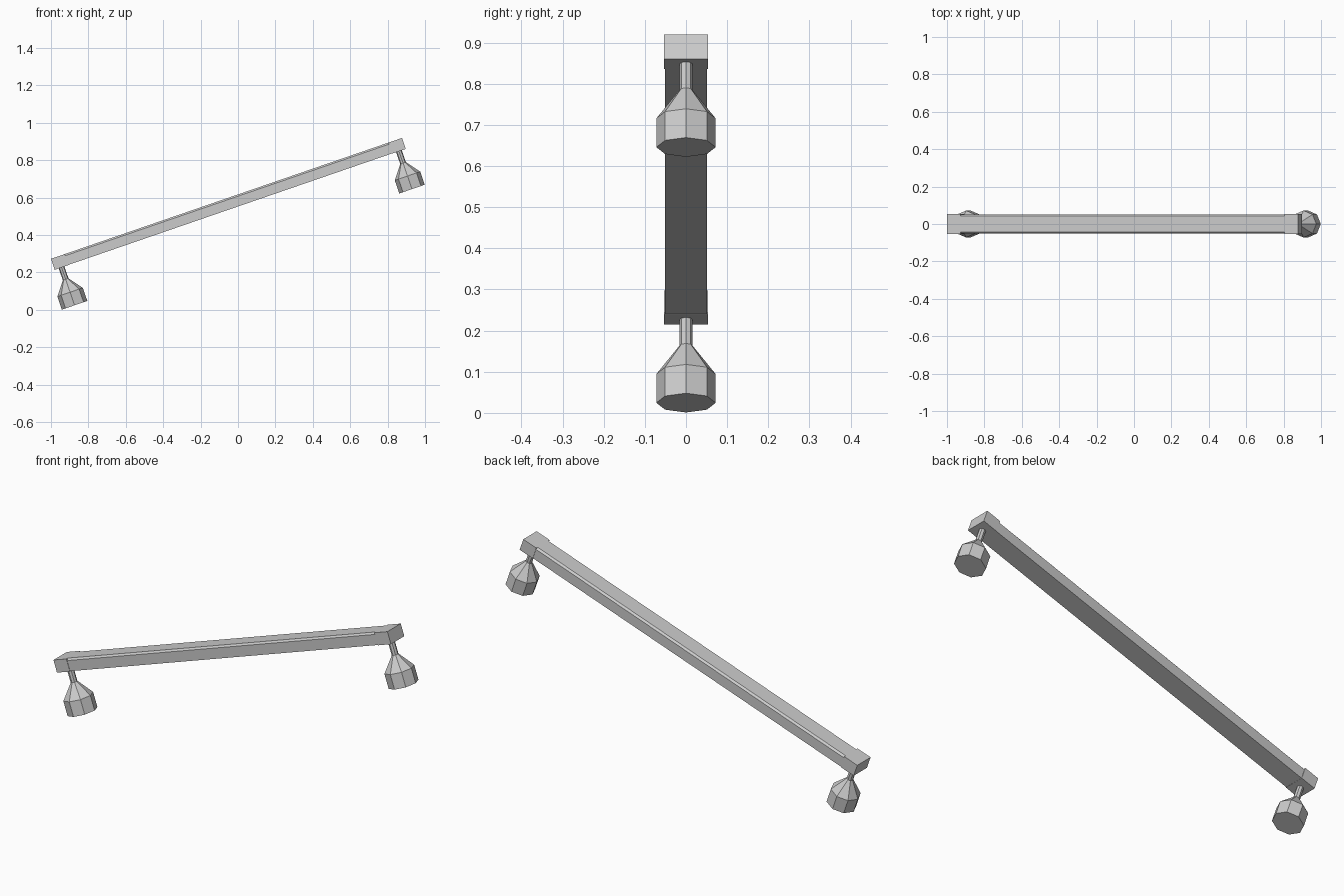
import bpy, bmesh, math
from mathutils import Matrix

default = bpy.data.objects.get("Cube")
if default:
    bpy.data.objects.remove(default, do_unlink=True)

grey = bpy.data.materials.new("plain_grey")
grey.use_nodes = True
COLOR = (0.6, 0.6, 0.6, 1)
grey.diffuse_color = COLOR
grey.node_tree.nodes["Principled BSDF"].inputs["Base Color"].default_value = COLOR

# Shared tilt: origin at the middle of the bar's upper face
TILT = Matrix.Translation((-0.0615, 0, 0.596)) @ Matrix.Rotation(math.radians(-19), 4, 'Y')
THICK, CAP_LEN, HALF_LEN = 0.062, 0.077, 0.9925
CAP_X = HALF_LEN - CAP_LEN / 2


def finish(name, bm, x=0):
    bmesh.ops.recalc_face_normals(bm, faces=bm.faces)
    mesh = bpy.data.meshes.new(name)
    bm.to_mesh(mesh)
    bm.free()
    mesh.materials.append(grey)
    obj = bpy.data.objects.new(name, mesh)
    bpy.context.collection.objects.link(obj)
    obj.matrix_world = TILT @ Matrix.Translation((x, 0, 0))


def prism(name, profile, length, x=0):
    """Extrude a y-z outline along x, centred on x."""
    bm = bmesh.new()
    face = bm.faces.new([bm.verts.new((-length / 2, y, z)) for y, z in profile])
    new = bmesh.ops.extrude_face_region(bm, geom=[face])["geom"]
    verts = [v for v in new if isinstance(v, bmesh.types.BMVert)]
    bmesh.ops.translate(bm, verts=verts, vec=(length, 0, 0))
    finish(name, bm, x)


def lathe(name, profile, sides, x):
    """Faceted solid from (radius, z) rings with flat ends."""
    bm = bmesh.new()
    rings = [[bm.verts.new((r * math.cos(math.tau * i / sides),
                            r * math.sin(math.tau * i / sides), z))
              for i in range(sides)] for r, z in profile]
    for low, high in zip(rings, rings[1:]):
        for i in range(sides):
            j = (i + 1) % sides
            bm.faces.new((low[i], low[j], high[j], high[i]))
    bm.faces.new(rings[0])
    bm.faces.new(rings[-1])
    finish(name, bm, x)


# Long bar with chamfered upper edges
w, c = 0.0515, 0.009
prism("bar", [(-w, -THICK + 0.001), (w, -THICK + 0.001), (w, -c), (w - c, 0),
              (c - w, 0), (-w, -c)], 2 * (HALF_LEN - CAP_LEN))

# Square end caps and the flared octagonal feet beneath them
e = 0.0535
for side, sign in (("right", -1), ("left", 1)):
    prism(side + "_end_cap", [(-e, -THICK), (e, -THICK), (e, 0), (-e, 0)],
          CAP_LEN, sign * CAP_X)
    lathe(side + "_foot", [(0.072, -0.276), (0.072, -0.202), (0.016, -0.129),
                           (0.016, -THICK)], 8, sign * CAP_X)
